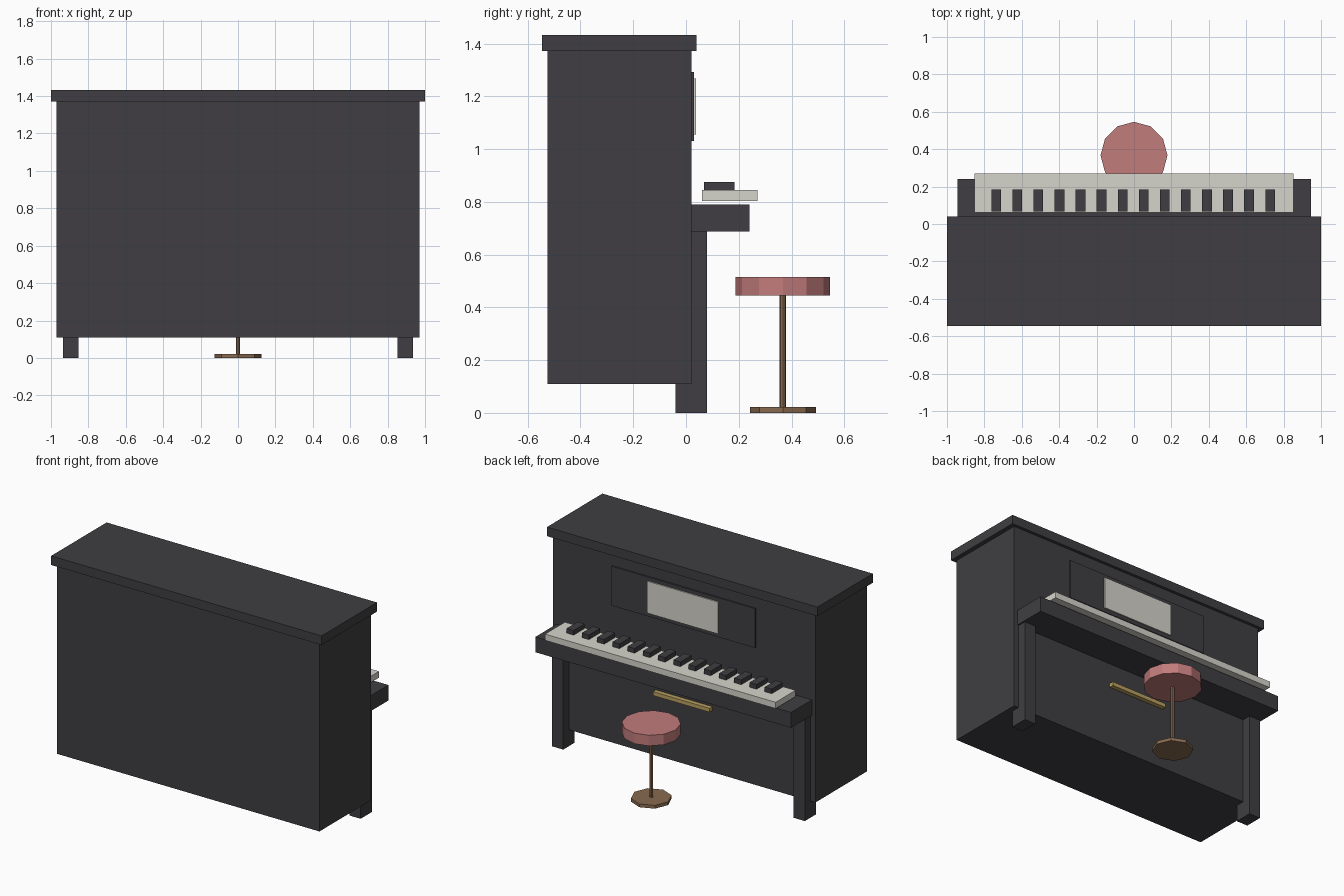
import bpy

if "Cube" in bpy.data.objects:
    bpy.data.objects.remove(bpy.data.objects["Cube"])


def material(name, r, g, b):
    m = bpy.data.materials.new(name)
    m.diffuse_color = (r, g, b, 1)
    m.use_nodes = True
    m.node_tree.nodes["Principled BSDF"].inputs["Base Color"].default_value = m.diffuse_color
    return m


black = material("black_lacquer", 0.05, 0.048, 0.054)
ivory = material("ivory", 0.67, 0.66, 0.60)
brass = material("brass", 0.50, 0.36, 0.12)
wood = material("brown_wood", 0.25, 0.145, 0.08)
fabric = material("pink_fabric", 0.54, 0.20, 0.20)


def box(name, x, y, z, mat):
    """Box from (min, max) ranges on each axis."""
    c = [(a + b) / 2 for a, b in (x, y, z)]
    bpy.ops.mesh.primitive_cube_add(size=1, location=c)
    o = bpy.context.object
    o.name = name
    o.scale = [b - a for a, b in (x, y, z)]
    bpy.ops.object.transform_apply(location=False, rotation=False, scale=True)
    o.data.materials.append(mat)
    return o


def disc(name, sides, r, y, z, mat):
    """Upright faceted cylinder on the x = 0 plane."""
    bpy.ops.mesh.primitive_cylinder_add(vertices=sides, radius=r, depth=z[1] - z[0],
                                        location=(0, y, (z[0] + z[1]) / 2))
    o = bpy.context.object
    o.name = name
    o.data.materials.append(mat)
    return o


# Cabinet and lid
box("cabinet", (-0.97, 0.97), (-0.525, 0.02), (0.11, 1.372), black)
box("lid", (-1, 1), (-0.545, 0.04), (1.372, 1.433), black)

# Legs under the key bed
for side, s in (("left", -1), ("right", 1)):
    x = sorted((s * 0.852, s * 0.935))
    box(side + "_leg", x, (-0.04, 0.08), (0, 0.687), black)

# Key bed, white key slab, black keys
box("key_bed", (-0.945, 0.945), (0.0, 0.24), (0.687, 0.79), black)
box("white_keys", (-0.853, 0.853), (0.061, 0.271), (0.803, 0.845), ivory)
for i in range(14):
    cx = -0.737 + i * 0.1127
    box(f"black_key_{i + 1}", (cx - 0.026, cx + 0.026), (0.068, 0.184), (0.843, 0.876), black)

# Music panel, sheet and brass rail
box("music_panel", (-0.53, 0.53), (0.01, 0.03), (1.03, 1.293), black)
box("music_sheet", (-0.263, 0.263), (0.025, 0.038), (1.055, 1.268), ivory)
box("brass_rail", (-0.21, 0.21), (0.015, 0.05), (0.522, 0.548), brass)

# Stool
disc("stool_seat", 12, 0.179, 0.367, (0.445, 0.516), fabric)
disc("stool_post", 8, 0.012, 0.367, (0.01, 0.455), wood)
disc("stool_base", 8, 0.125, 0.367, (0, 0.022), wood)
